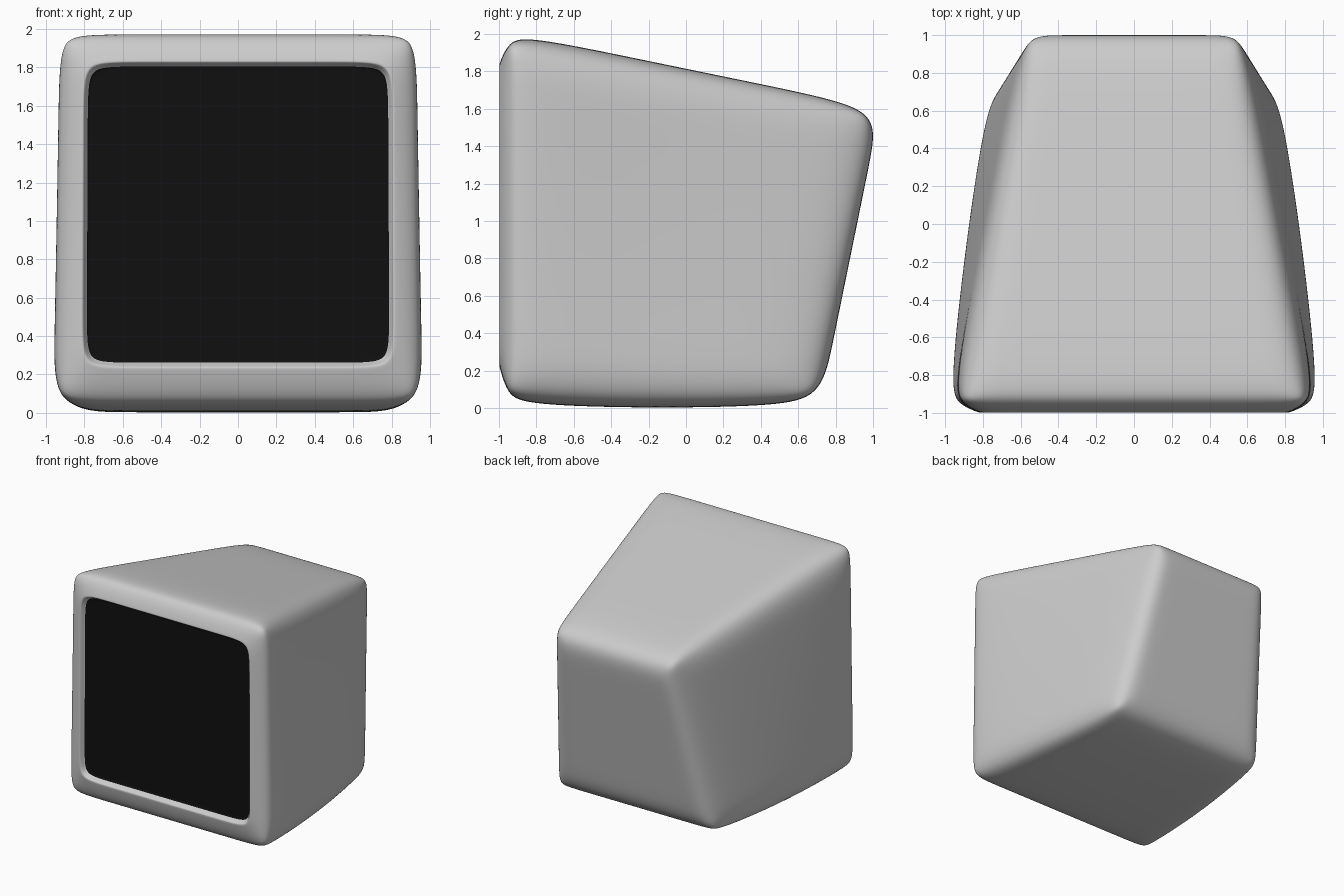
import bpy, bmesh

if "Cube" in bpy.data.objects:
    bpy.data.objects.remove(bpy.data.objects["Cube"])

# Cage loop positions across the width, depth and height
U = [0, .083, .19, .81, .917, 1]
T = [0, .075, .36, .65, .89, 1]
V = [0, .10, .21, .79, .908, 1]


def lerp(a, b, t):
    return a + (b - a) * t


def place(u, t, v):
    """Map unit-cube coordinates onto the tapered housing."""
    ends = [p in (0, 1) for p in (u, t, v)]
    if sum(ends) > 1:  # soften the outer edges
        u, t, v = [lerp(p, .5, .05) if e else p for p, e in zip((u, t, v), ends)]
    arch = 4 * t * (1 - t)
    w = lerp(lerp(.985, .975, v), lerp(.78, .575, v), t) + .03 * arch * (1 - v)
    y = lerp(-1, lerp(.72, 1.04, v), t)
    low = .03 * (1 - arch)
    return ((2 * u - 1) * w, y, lerp(low, lerp(2.02, 1.60, t), v))


bm = bmesh.new()
cache = {}


def vert(p):
    if p not in cache:
        cache[p] = bm.verts.new(place(*p))
    return cache[p]


# Housing: six gridded sides of the tapered box
front = []
loops = (U, T, V)
for axis in range(3):
    A, B = [loops[i] for i in range(3) if i != axis]
    for end in (0, 1):
        for i in range(5):
            for j in range(5):
                quad = []
                for a, b in ((i, j), (i + 1, j), (i + 1, j + 1), (i, j + 1)):
                    p = [A[a], B[b]]
                    p.insert(axis, end)
                    quad.append(vert(tuple(p)))
                f = bm.faces.new(quad)
                f.smooth = True
                if axis == 1 and end == 0 and 0 < i < 4 and 0 < j < 4:
                    front.append(f)
bmesh.ops.recalc_face_normals(bm, faces=bm.faces[:])

# Recessed screen: lip, sloped wall, then a tight border
for k, (thick, depth) in enumerate(((.012, 0), (.022, -.045), (.012, 0))):
    ring = bmesh.ops.inset_region(bm, faces=front, thickness=thick, depth=depth,
                                  use_even_offset=True)["faces"]
    for f in ring:
        f.smooth = True
        f.material_index = 1 if k == 2 else 0
for f in front:
    f.material_index = 1

mesh = bpy.data.meshes.new("monitor_housing")
bm.to_mesh(mesh)
bm.free()
body = bpy.data.objects.new("monitor_housing", mesh)
bpy.context.collection.objects.link(body)

# Grey shell and black screen
for name, c in (("shell_grey", .8), ("screen_black", .005)):
    m = bpy.data.materials.new(name)
    m.diffuse_color = (c, c, c, 1)
    m.use_nodes = True
    m.node_tree.nodes["Principled BSDF"].inputs["Base Color"].default_value = m.diffuse_color
    mesh.materials.append(m)

sub = body.modifiers.new("smooth", 'SUBSURF')
sub.levels = sub.render_levels = 4
